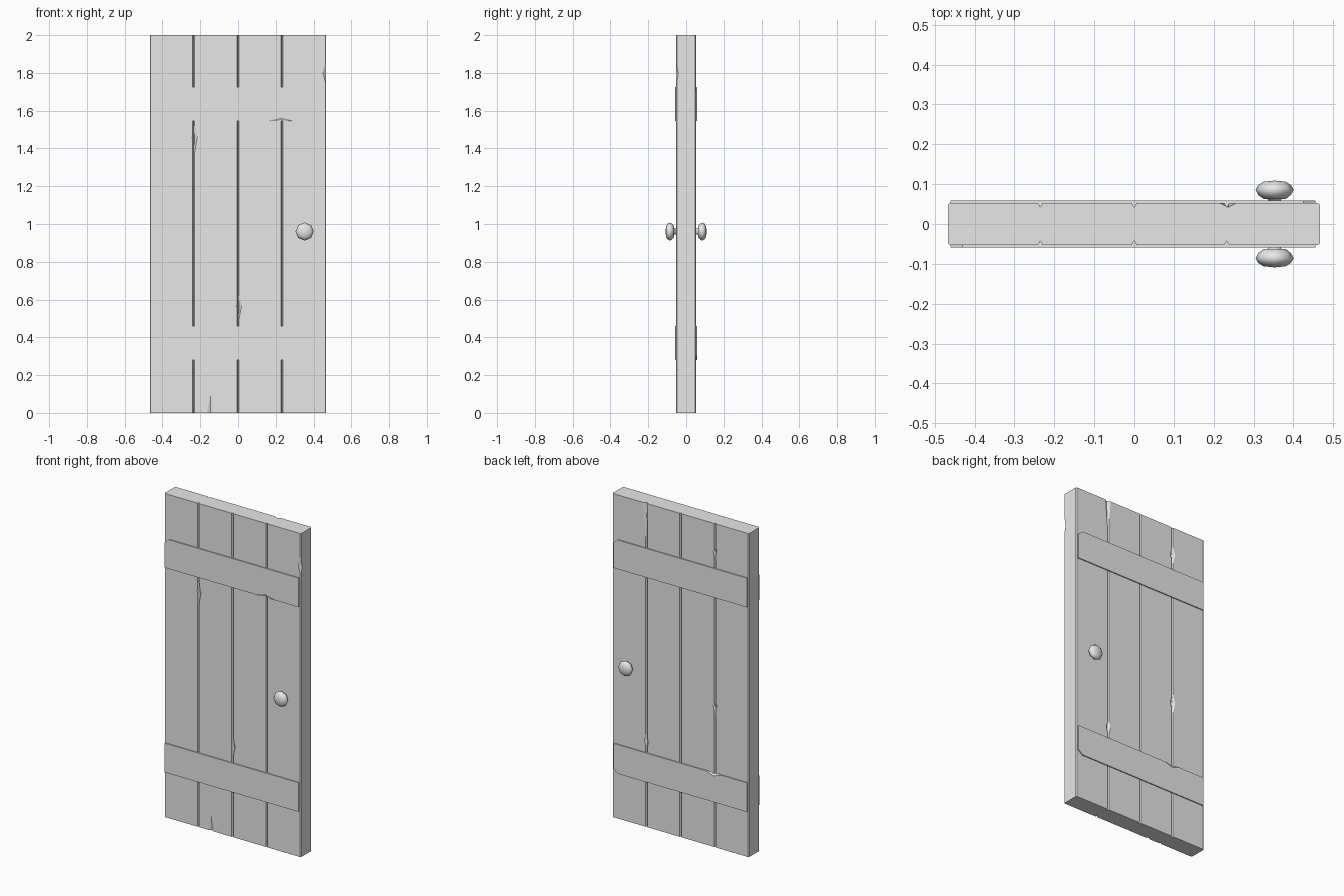
import bpy, bmesh, math
from mathutils import Vector, Matrix

cube = bpy.data.objects.get("Cube")
if cube:
    bpy.data.objects.remove(cube, do_unlink=True)

GREY = (0.8, 0.8, 0.8, 1.0)
mat = bpy.data.materials.new("plain grey")
mat.use_nodes = True
mat.diffuse_color = GREY
mat.node_tree.nodes["Principled BSDF"].inputs["Base Color"].default_value = GREY

W, D, H = 0.467, 0.053, 2.0          # half width, half depth, height
GROOVES = (-0.235, 0.0, 0.233)


def finish(bm, name):
    bmesh.ops.recalc_face_normals(bm, faces=bm.faces)
    mesh = bpy.data.meshes.new(name)
    bm.to_mesh(mesh)
    bm.free()
    mesh.materials.append(mat)
    ob = bpy.data.objects.new(name, mesh)
    bpy.context.collection.objects.link(ob)
    return ob


def prism(name, outline, offset):
    """Extrude a closed outline of 3D points along an offset."""
    bm = bmesh.new()
    face = bm.faces.new([bm.verts.new(p) for p in outline])
    ext = bmesh.ops.extrude_face_region(bm, geom=[face])
    moved = [v for v in ext["geom"] if isinstance(v, bmesh.types.BMVert)]
    bmesh.ops.translate(bm, verts=moved, vec=offset)
    return finish(bm, name)


def chip(ob, chips):
    """Cut splinter-shaped nicks: each is (centre, half sizes)."""
    bm = bmesh.new()
    for centre, size in chips:
        m = Matrix.Translation(centre) @ Matrix.Diagonal((*size, 1.0))
        top, bottom = (bm.verts.new(m @ Vector((0, 0, s))) for s in (1, -1))
        ring = [bm.verts.new(m @ Vector(p))
                for p in ((1, 0, .2), (0, 1, -.1), (-1, 0, .1), (0, -1, 0))]
        for a, b in zip(ring, ring[1:] + ring[:1]):
            bm.faces.new((a, b, top))
            bm.faces.new((b, a, bottom))
    cutter = finish(bm, "chip_cutter")
    cutter.hide_render = True
    mod = ob.modifiers.new("chips", 'BOOLEAN')
    mod.operation, mod.solver, mod.object = 'DIFFERENCE', 'EXACT', cutter
    bpy.context.view_layer.objects.active = ob
    bpy.ops.object.modifier_apply(modifier=mod.name)
    bpy.data.objects.remove(cutter, do_unlink=True)


# Plank panel: horizontal section with V grooves on both faces
c, g = 0.005, 0.006
front = [(-W, -D + c), (-W + c, -D)]
for x in GROOVES:
    front += [(x - g, -D), (x, -D + 0.011), (x + g, -D)]
front += [(W - c, -D), (W, -D + c)]
section = front + [(x, -y) for x, y in reversed(front)]
panel = prism("plank_panel", [(x, y, 0) for x, y in section], (0, 0, H))
left, mid, right = GROOVES
chip(panel, [
    ((left + .006, -D, 1.45), (.014, .012, .07)),
    ((mid + .006, -D, 0.56), (.014, .012, .06)),
    ((-0.145, -D, 0.0), (.018, .008, .10)),
    ((W, -D, 1.80), (.018, .012, .07)),
    ((right + .004, D, H), (.024, .011, .24)),
    ((right, D, 0.53), (.016, .011, .06)),
    ((left - .004, D, 1.82), (.018, .011, .06)),
    ((left - .004, D, 0.86), (.018, .011, .07)),
])

# Cross braces on both faces, some with one clipped corner
X0, X1, T, B = -0.46, 0.455, 0.0595, 0.04
CLIP = 0.03


def brace(name, side, z0, z1, clipped=None):
    pts = []
    for x, z in ((X0, z0), (X1, z0), (X1, z1), (X0, z1)):
        if clipped == (x, z):
            sx = CLIP if x == X0 else -CLIP
            sz = CLIP if z == z0 else -CLIP
            pair = [(x, z + sz * .8), (x + sx, z)]
            pts += pair if (x == X0) == (z == z0) else pair[::1]
        else:
            pts.append((x, z))
    # keep the outline in angular order around its centre
    cz = (z0 + z1) / 2
    pts.sort(key=lambda p: math.atan2(p[1] - cz, p[0]))
    return prism(name, [(x, side * B, z) for x, z in pts],
                 (0, side * (T - B), 0))


LOW, HIGH = (0.28, 0.46), (1.545, 1.725)
front_upper = brace("front_upper_brace", -1, *HIGH, clipped=(X0, HIGH[1]))
brace("front_lower_brace", -1, *LOW)
brace("back_upper_brace", 1, *HIGH, clipped=(X1, HIGH[1]))
back_lower = brace("back_lower_brace", 1, *LOW, clipped=(X1, LOW[0]))
chip(front_upper, [((0.23, -T, HIGH[0]), (.06, .012, .018))])
chip(back_lower, [((-0.23, T, LOW[1]), (.06, .012, .018))])

# Faceted round knobs on short stems, one per face
PROFILE = [(0, .045), (.016, .045), (.016, .062), (.028, .063),
           (.041, .073), (.048, .086), (.041, .098), (.028, .106), (0, .109)]
for name, side in (("front_knob", -1), ("back_knob", 1)):
    bm = bmesh.new()
    verts = [bm.verts.new((r, side * y, 0)) for r, y in PROFILE]
    edges = [bm.edges.new(p) for p in zip(verts, verts[1:])]
    bmesh.ops.spin(bm, geom=verts + edges, cent=(0, 0, 0), axis=(0, 1, 0),
                   angle=math.tau, steps=8)
    bmesh.ops.remove_doubles(bm, verts=bm.verts, dist=0.0005)
    knob = finish(bm, name)
    knob.location = (0.353, 0, 0.96)
    for p in knob.data.polygons:
        p.use_smooth = True
